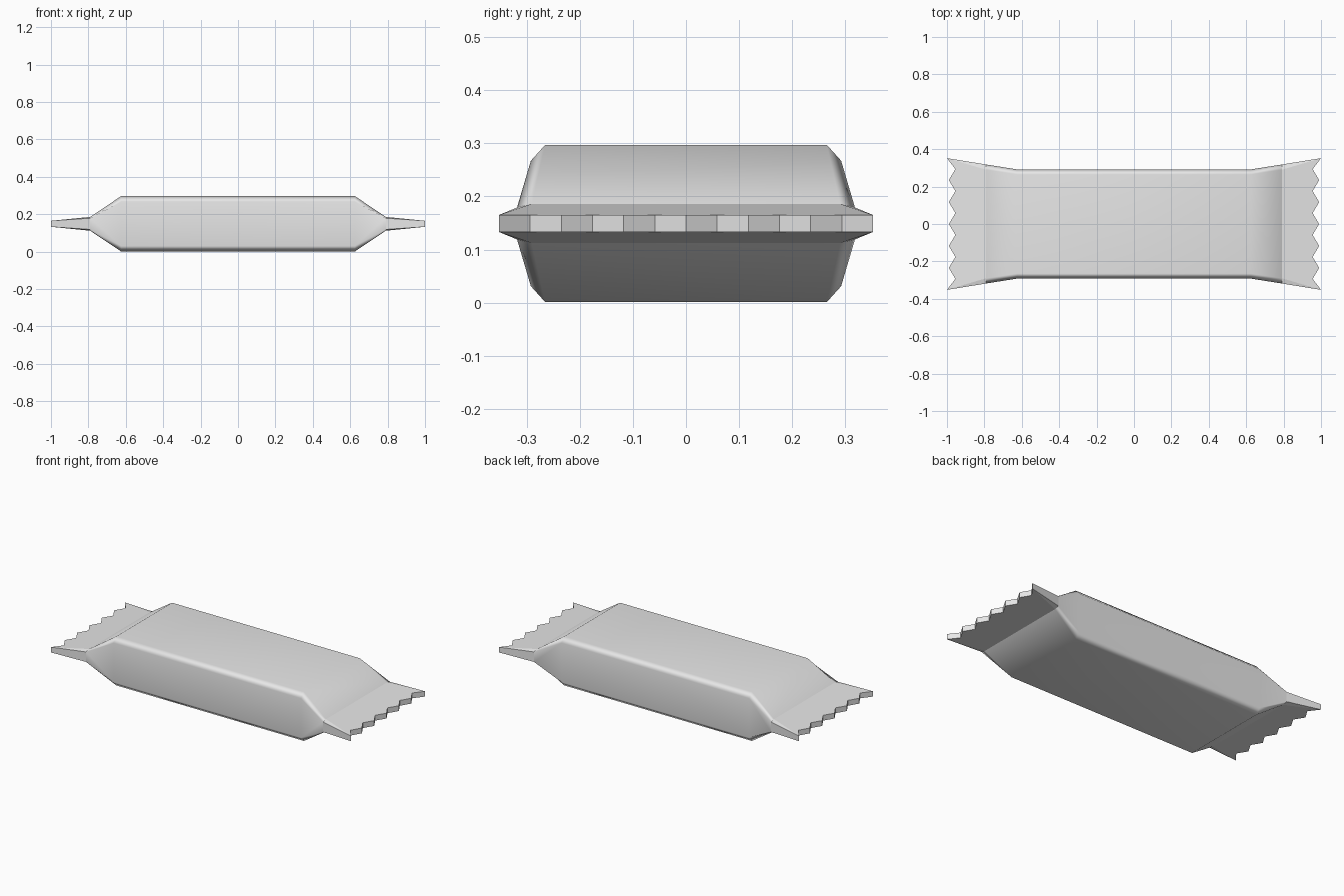
import bpy, bmesh

cube = bpy.data.objects.get("Cube")
if cube:
    bpy.data.objects.remove(cube)

MID = 0.149                      # height of the wrapper's middle plane

# Single plain wrapper colour
foil = bpy.data.materials.new("light_grey_foil")
foil.use_nodes = True
colour = (0.8, 0.8, 0.8, 1)
foil.diffuse_color = colour
foil.node_tree.nodes["Principled BSDF"].inputs["Base Color"].default_value = colour

bm = bmesh.new()


def ring(x, flat_y, flat_z, side_y, side_z):
    """Chamfered rectangular cross-section, counted round from the top right."""
    quarter = [(flat_y, flat_z), (side_y, side_z)]
    half = quarter + [(y, -z) for y, z in reversed(quarter)]
    full = half + [(-y, -z) for y, z in half]
    return [bm.verts.new((x, y, MID + z)) for y, z in full]


def loft(a, b, smooth=True):
    for i in range(len(a)):
        j = (i + 1) % len(a)
        bm.faces.new((a[i], a[j], b[j], b[i])).smooth = smooth


# Bar body and its tapering shoulder (half, mirrored below)
centre = ring(0, 0.265, 0.148, 0.292, 0.118)
shoulder = ring(0.625, 0.265, 0.148, 0.292, 0.118)
neck = ring(0.79, 0.29, 0.037, 0.318, 0.03)
loft(centre, shoulder)
loft(shoulder, neck)

# Zigzag outline of the crimped end
TEETH = 6
END_Y, END_Z = 0.352, 0.016
top, bottom = [], []
for i in range(2 * TEETH + 1):
    y = END_Y * (1 - i / TEETH)
    x = 0.955 if i % 2 else (1.0 if i in (0, 2 * TEETH) else 0.99)
    top.append(bm.verts.new((x, y, MID + END_Z)))
    bottom.append(bm.verts.new((x, y, MID - END_Z)))

# Crimped end: broad faces, corner slivers, sides and tooth walls
n = neck
flap = [
    [n[0]] + top + [n[7]],
    [n[3]] + bottom + [n[4]],
    [n[0], n[1], top[0]], [n[2], n[3], bottom[0]],
    [n[4], n[5], bottom[-1]], [n[6], n[7], top[-1]],
    [n[1], n[2], bottom[0], top[0]],
    [n[5], n[6], top[-1], bottom[-1]],
]
flap += [[top[i], bottom[i], bottom[i + 1], top[i + 1]] for i in range(2 * TEETH)]
for verts in flap:
    bm.faces.new(verts)
bmesh.ops.recalc_face_normals(bm, faces=bm.faces)

# Fold lines stay crisp across the top and bottom
for loop in (shoulder, neck):
    for i in (3, 7):
        bm.edges.get((loop[i], loop[(i + 1) % 8])).smooth = False
for e in bm.edges:
    if any(not f.smooth for f in e.link_faces):
        e.smooth = False

mesh = bpy.data.meshes.new("wrapper")
bm.to_mesh(mesh)
bm.free()
mesh.materials.append(foil)
wrapper = bpy.data.objects.new("wrapper", mesh)
bpy.context.collection.objects.link(wrapper)

mirror = wrapper.modifiers.new("other_half", 'MIRROR')
mirror.use_axis = (True, False, False)
mirror.use_clip = True
weighted = wrapper.modifiers.new("soft_edges", 'WEIGHTED_NORMAL')
weighted.keep_sharp = True
